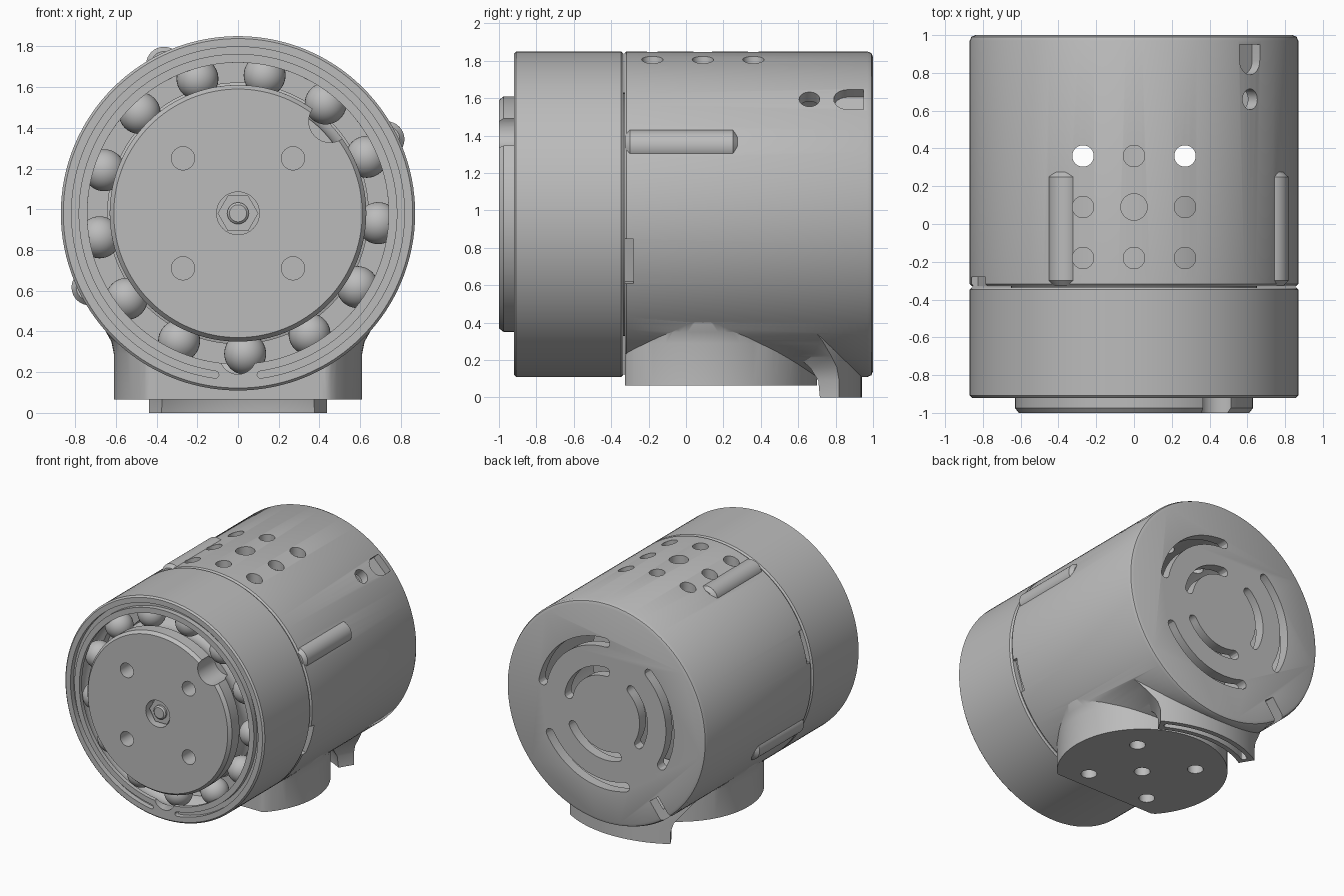
import bpy, bmesh, math
from mathutils import Vector
from math import sin, cos, radians, pi

if "Cube" in bpy.data.objects:
    bpy.data.objects.remove(bpy.data.objects["Cube"])

AXIS_Z = 0.98      # height of the barrel axis
BARREL = 0.87      # barrel radius

grey = bpy.data.materials.new("plain grey")
grey.use_nodes = True
grey.diffuse_color = (0.5, 0.5, 0.5, 1)
grey.node_tree.nodes["Principled BSDF"].inputs["Base Color"].default_value = (0.5, 0.5, 0.5, 1)


# ---- helpers ----
def loft(bm, sections, wrap=False):
    """Skin equal-length rings; cap the ends, or join last to first."""
    rings = [[bm.verts.new(p) for p in s] for s in sections]
    n = len(rings[0])
    pairs = list(zip(rings, rings[1:])) + ([(rings[-1], rings[0])] if wrap else [])
    for a, b in pairs:
        for i in range(n):
            j = (i + 1) % n
            bm.faces.new((a[i], a[j], b[j], b[i]))
    if not wrap:
        bm.faces.new(rings[0][::-1])
        bm.faces.new(rings[-1])


def make(name, *lofts, wrap=False):
    bm = bmesh.new()
    for sections in lofts:
        loft(bm, sections, wrap)
    bmesh.ops.recalc_face_normals(bm, faces=bm.faces)
    me = bpy.data.meshes.new(name)
    bm.to_mesh(me)
    bm.free()
    me.materials.append(grey)
    ob = bpy.data.objects.new(name, me)
    bpy.context.collection.objects.link(ob)
    return ob


def combine(ob, tool, operation):
    mod = ob.modifiers.new("cut", 'BOOLEAN')
    mod.operation, mod.solver, mod.object = operation, 'EXACT', tool
    bpy.context.view_layer.objects.active = ob
    bpy.ops.object.modifier_apply(modifier=mod.name)
    bpy.data.objects.remove(tool)


def circle(center, axis, r, n=32):
    q = Vector(axis).to_track_quat('Z', 'Y')
    return [Vector(center) + q @ Vector((r * cos(2 * pi * i / n), r * sin(2 * pi * i / n), 0))
            for i in range(n)]


def rod(start, end, r, n=32):
    axis = Vector(end) - Vector(start)
    return [circle(start, axis, r, n), circle(end, axis, r, n)]


def polar(r, deg, y=0):
    return Vector((r * cos(radians(deg)), y, AXIS_Z + r * sin(radians(deg))))


def lathe(profile, n=128):
    return [circle((0, y, AXIS_Z), (0, 1, 0), r, n) for r, y in profile]


def arc_slot(r, width, a0, a1, steps=20):
    """Flat outline of a curved slot with round ends."""
    w = width / 2
    pts = []
    for side, (s, e) in ((1, (a0, a1)), (-1, (a1, a0))):
        for i in range(steps + 1):
            a = radians(s + (e - s) * i / steps)
            pts.append(((r + side * w) * cos(a), (r + side * w) * sin(a)))
        end = radians(e)
        for i in range(1, 6):
            t = end + (pi * i / 6 if side > 0 else pi + pi * i / 6)
            pts.append((r * cos(end) + w * cos(t), r * sin(end) + w * sin(t)))
    return pts


def slot_through_y(outline, y0, y1):
    return [[(x, y, AXIS_Z + z) for x, z in outline] for y in (y0, y1)]


def radial_block(deg, outline, r0, r1):
    """Outline of (tangent, y) pairs pushed along the radius."""
    tangent = Vector((-sin(radians(deg)), 0, cos(radians(deg))))
    return [[polar(r, deg, y) + tangent * t for t, y in outline] for r in (r0, r1)]


def rect(half, y0, y1):
    return [(-half, y0), (half, y0), (half, y1), (-half, y1)]


# ---- rear housing: barrel, mounting base, foot and ridges ----
housing = make("rear_housing", lathe([(0.858, -0.33), (BARREL, -0.318), (BARREL, 0.97),
                                      (0.861, 0.991), (0.84, 1.0)]))

BASE_Y = 0.09
base_rings = []
for r, z in [(0.61, 0.065), (0.61, 0.29), (0.622, 0.35), (0.65, 0.4), (0.66, 0.5)]:
    base_rings.append([(p.x, max(p.y, -0.326), z)
                       for p in circle((0, BASE_Y, z), (0, 0, 1), r, 96)])
combine(housing, make("base_tool", base_rings), 'UNION')

foot_rings = []
for z, r_in, half in [(0, 0.73, 31), (0.09, 0.72, 31), (0.16, 0.68, 32.5),
                      (0.22, 0.62, 36), (0.3, 0.6, 41), (0.38, 0.6, 47)]:
    ring = []
    for r, sgn in ((0.85, 1), (r_in, -1)):
        for i in range(21):
            a = radians(90 + sgn * half * (i / 10 - 1))
            ring.append((r * cos(a), BASE_Y + r * sin(a), z))
    foot_rings.append(ring)
combine(housing, make("foot_tool", foot_rings), 'UNION')

for k in range(4):
    a = 26.5 + 90 * k
    ridge = [circle(polar(0.815, a, y), (0, 1, 0), r, 32)
             for y, r in [(-0.326, 0.065), (-0.3, 0.088), (0.25, 0.088), (0.275, 0.06)]]
    combine(housing, make("ridge_tool", ridge), 'UNION')

# hollow the barrel
combine(housing, make("bore_tool", lathe([(0.8, -0.5), (0.8, 0.92)])), 'DIFFERENCE')

# vents, screw holes, slots and notches
cuts = []
for ix in (-1, 0, 1):
    for iy in (-1, 0, 1):
        x, y = 0.27 * ix, BASE_Y + 0.27 * iy
        r = 0.07 if ix == iy == 0 else 0.057
        cuts.append(rod((x, y, 1.5), (x, y, 2), r))
        if abs(ix) == abs(iy):
            cuts.append(rod((x, y, -0.1), (x, y, 0.5), 0.057))
for k in range(3):
    for r in (0.33, 0.56):
        cuts.append(slot_through_y(arc_slot(r, 0.07, 12 + 120 * k, 90 + 120 * k), 0.85, 1.1))
cuts.append(rod(polar(0.7, 45, 0.66), polar(1, 45, 0.66), 0.055))
round_slot = [(0.075, 0.95), (-0.075, 0.95)] + [
    (-0.075 * cos(pi * i / 12), 0.865 - 0.075 * sin(pi * i / 12)) for i in range(13)]
cuts.append(radial_block(45, round_slot, 0.81, 1))
cuts.append(radial_block(233, rect(0.045, 0.86, 1.1), 0.7, 0.92))
for a in (-17, 163):
    cuts.append(radial_block(a, rect(0.125, -0.4, -0.28), 0.825, 1))
foot_slot = arc_slot(0.79, 0.045, 63, 117)
cuts.append([[(x, BASE_Y + y, z) for x, y in foot_slot] for z in (-0.1, 0.06)])
combine(housing, make("hole_tool", *cuts), 'DIFFERENCE')

# ---- front bearing ring ----
RACE_R, RACE_Y = 0.69, -0.79


def race(a0, a1):
    return [(RACE_R + 0.11 * cos(radians(a0 + (a1 - a0) * i / 12)),
             RACE_Y + 0.11 * sin(radians(a0 + (a1 - a0) * i / 12))) for i in range(13)]


ring = make("front_ring", lathe([(0.74, -0.92), (0.858, -0.92), (BARREL, -0.908),
                                 (BARREL, -0.347), (0.858, -0.335), (0.64, -0.335),
                                 (0.64, -0.62), (0.74, -0.62)] + race(63, -63)), wrap=True)
combine(ring, make("groove_tool", slot_through_y(arc_slot(0.8, 0.035, -82, 262, 120), -1, -0.88)),
        'DIFFERENCE')
combine(ring, make("ring_notch_tool", rod(polar(0.7, -90, -1), polar(0.7, -90, RACE_Y), 0.09)),
        'DIFFERENCE')

# ---- front hub with screw holes and ball notch ----
hub = make("front_hub", lathe([(0.61, -1), (0.63, -0.975)] + race(237, 123) + [(0.63, -0.45)]))
hub_cuts = [rod((0, -1.1, AXIS_Z), (0, -0.92, AXIS_Z), 0.105)]
for sx in (-1, 1):
    for sz in (-1, 1):
        p = (0.27 * sx, AXIS_Z + 0.27 * sz)
        hub_cuts.append(rod((p[0], -1.1, p[1]), (p[0], -0.85, p[1]), 0.057))
hub_cuts.append(rod(polar(0.64, 45, -1.1), polar(0.64, 45, RACE_Y), 0.105))
combine(hub, make("hub_tool", *hub_cuts), 'DIFFERENCE')

nut = make("hub_nut", rod((0, -0.96, AXIS_Z), (0, -0.91, AXIS_Z), 0.1, 6))
bolt = make("hub_bolt", [circle((0, y, AXIS_Z), (0, 1, 0), r)
                         for y, r in [(-0.985, 0.042), (-0.975, 0.053), (-0.91, 0.053)]])
drum = make("motor_drum", lathe([(0.63, -0.45), (0.65, -0.44), (0.65, 0.24), (0.63, 0.25)], 96))

# ---- bearing balls ----
bm = bmesh.new()
bmesh.ops.create_uvsphere(bm, u_segments=32, v_segments=20, radius=0.103)
ball_mesh = bpy.data.meshes.new("bearing_ball")
bm.to_mesh(ball_mesh)
bm.free()
ball_mesh.materials.append(grey)
balls = []
for k in range(13):
    ball = bpy.data.objects.new(f"bearing_ball_{k + 1}", ball_mesh)
    ball.location = polar(RACE_R, -4 + 360 * k / 13, RACE_Y)
    bpy.context.collection.objects.link(ball)
    balls.append(ball)

# ---- smooth the round surfaces, keep edges crisp ----
bpy.ops.object.select_all(action='DESELECT')
for ob in [housing, ring, hub, nut, bolt, drum] + balls[:1]:
    ob.select_set(True)
bpy.context.view_layer.objects.active = housing
bpy.ops.object.shade_smooth_by_angle(angle=radians(30))
